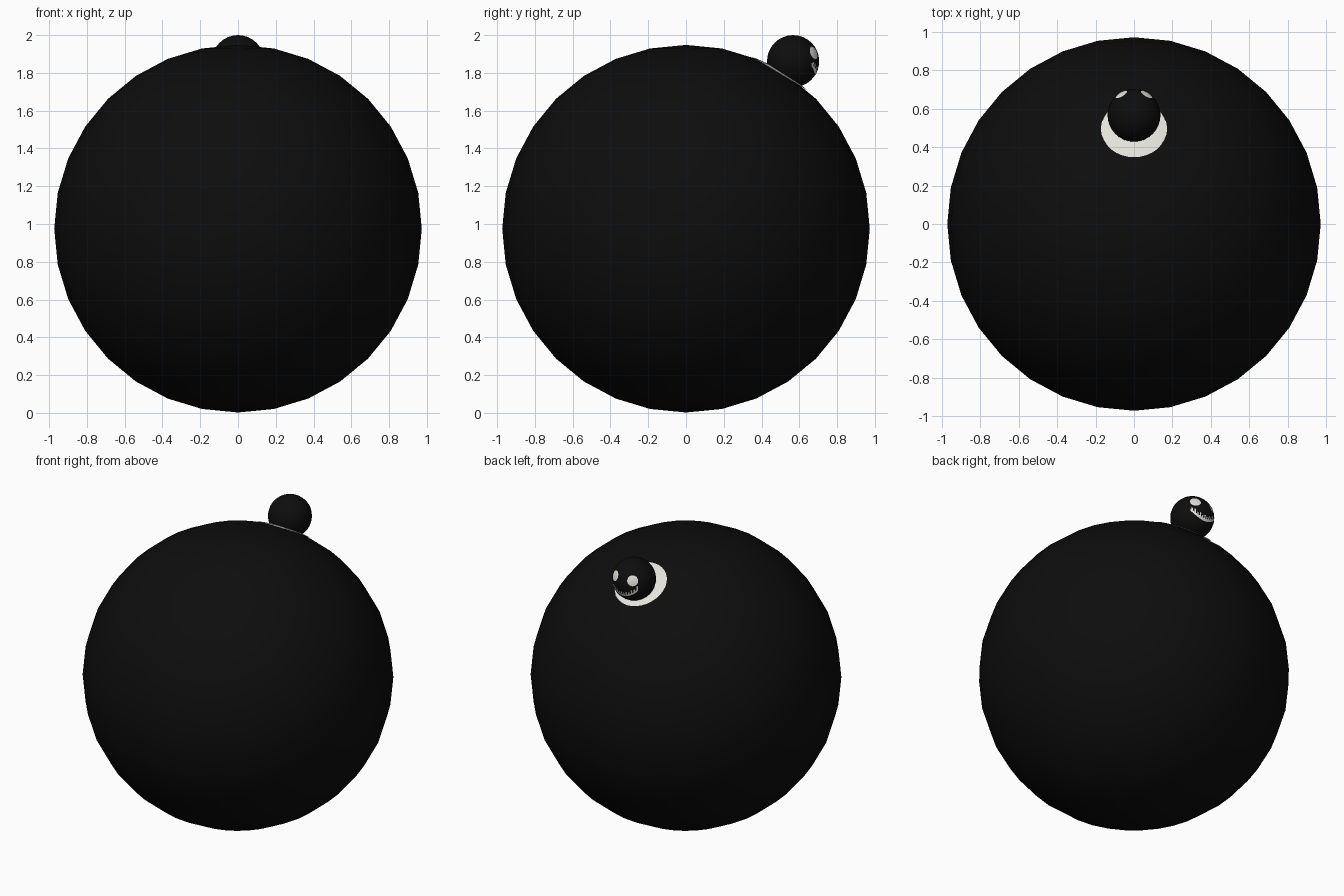
import bpy, bmesh, math
from mathutils import Vector

if "Cube" in bpy.data.objects:
    bpy.data.objects.remove(bpy.data.objects["Cube"])


def material(name, rgb):
    m = bpy.data.materials.new(name)
    m.diffuse_color = (*rgb, 1)
    m.use_nodes = True
    m.node_tree.nodes["Principled BSDF"].inputs["Base Color"].default_value = m.diffuse_color
    return m


BLACK = material("black", (0.004, 0.004, 0.004))
WHITE = material("off white", (0.78, 0.76, 0.71))

BODY_C, BODY_R = Vector((0, 0, 0.975)), 0.973
HEAD_C, HEAD_R = Vector((0, 0.567, 1.862)), 0.138


def finish(name, bm, mat):
    me = bpy.data.meshes.new(name)
    bm.to_mesh(me)
    bm.free()
    for p in me.polygons:
        p.use_smooth = True
    me.materials.append(mat)
    ob = bpy.data.objects.new(name, me)
    bpy.context.collection.objects.link(ob)
    return ob


def ball(name, centre, radius, mat):
    bm = bmesh.new()
    bmesh.ops.create_uvsphere(bm, u_segments=32, v_segments=16, radius=radius)
    bmesh.ops.translate(bm, verts=bm.verts, vec=centre)
    return finish(name, bm, mat)


def cap(name, centre, radius, axis, angle, rings=4, seg=32):
    """Round patch lying on a ball, centred on the axis direction."""
    bm = bmesh.new()
    rot = Vector((0, 0, 1)).rotation_difference(axis)

    def point(a, t):
        d = Vector((math.sin(a) * math.cos(t), math.sin(a) * math.sin(t), math.cos(a)))
        return bm.verts.new(centre + rot @ d * radius)

    pole = point(0, 0)
    prev = None
    for r in range(1, rings + 1):
        ring = [point(angle * r / rings, 2 * math.pi * i / seg) for i in range(seg)]
        for i in range(seg):
            j = (i + 1) % seg
            if prev is None:
                bm.faces.new((pole, ring[i], ring[j]))
            else:
                bm.faces.new((prev[i], ring[i], ring[j], prev[j]))
        prev = ring
    return finish(name, bm, WHITE)


def direction(az, el):
    """Unit vector, azimuth measured from +y towards +x, in degrees."""
    a, e = math.radians(az), math.radians(el)
    return Vector((math.sin(a) * math.cos(e), math.cos(a) * math.cos(e), math.sin(e)))


# Large body and small head
ball("body", BODY_C, BODY_R, BLACK)
ball("head", HEAD_C, HEAD_R, BLACK)

# White collar patch where the head meets the body
tilt = math.radians(31.1)
cap("collar", BODY_C, BODY_R + 0.002, Vector((0, math.sin(tilt), math.cos(tilt))),
    math.radians(10.2))

# Eyes on the back-facing side of the head
for side, x in (("right", 1), ("left", -1)):
    cap("eye_" + side, HEAD_C, HEAD_R + 0.0005, direction(31 * x, 19), math.radians(14.5), 3, 24)

# Smile: a curved band with teeth rising from it
bm = bmesh.new()


def smile_patch(a0, a1, low, high):
    vs = []
    for az, el in ((a0, low), (a0, high), (a1, high), (a1, low)):
        lift = 22 * (az / 45) ** 2
        vs.append(bm.verts.new(HEAD_C + direction(az, el + lift) * (HEAD_R + 0.0008)))
    bm.faces.new(vs[::-1])


for i in range(-12, 12):
    a = i * 3.75
    smile_patch(a, a + 3.75, -32, -25)
    if i % 2 == 0:
        smile_patch(a, a + 3.75, -25, -16 if i % 4 == 0 else -19)
bmesh.ops.remove_doubles(bm, verts=bm.verts, dist=1e-5)
bmesh.ops.recalc_face_normals(bm, faces=bm.faces)
for f in bm.faces:
    if f.normal.dot(f.calc_center_median() - HEAD_C) < 0:
        f.normal_flip()
finish("smile", bm, WHITE)
